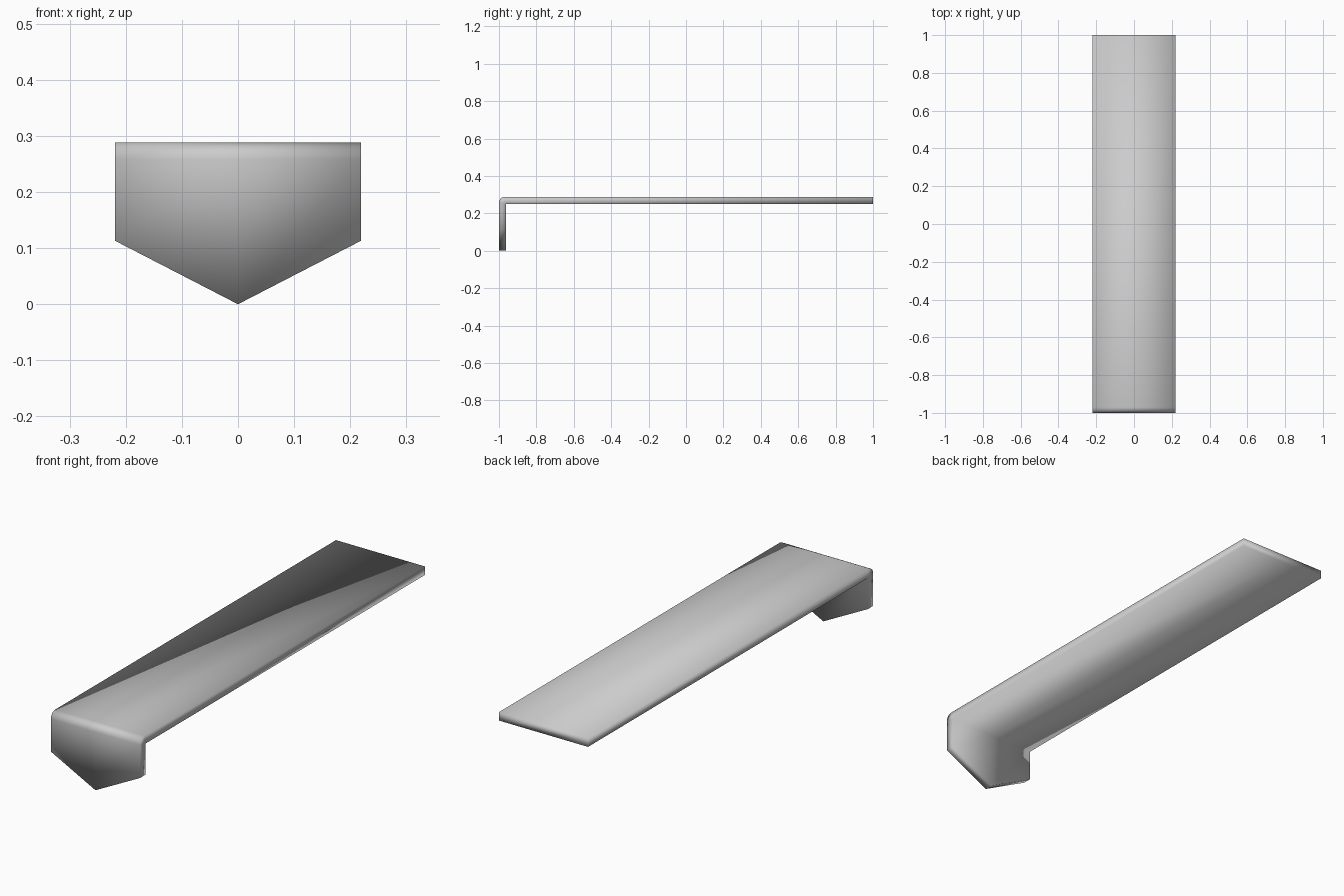
import bpy, bmesh, math

if "Cube" in bpy.data.objects:
    bpy.data.objects.remove(bpy.data.objects["Cube"])

HALF_W, TOP, THICK, R = 0.219, 0.288, 0.037, 0.03
TIP_Z, SHOULDER_Z = 0.0, 0.113

mat = bpy.data.materials.new("plain grey")
mat.diffuse_color = (0.6, 0.6, 0.6, 1)
mat.use_nodes = True
mat.node_tree.nodes["Principled BSDF"].inputs["Base Color"].default_value = mat.diffuse_color


def profile(drop_z):
    """Side outline (y, z) of the flat run and its hanging front flap."""
    pts = [(-1 + THICK, drop_z), (-1, drop_z)]
    # rounded outer bend
    for i in range(6):
        a = math.pi - i * math.pi / 10
        pts.append((-1 + R + R * math.cos(a), TOP - R + R * math.sin(a)))
    pts += [(1, TOP), (1, TOP - THICK), (-1 + THICK, TOP - THICK)]
    return pts


# Cloth: outline swept over the width, flap pointed in the middle
bm = bmesh.new()
rows = []
for x, drop in ((-HALF_W, SHOULDER_Z), (0, TIP_Z), (HALF_W, SHOULDER_Z)):
    rows.append([bm.verts.new((x, y, z)) for y, z in profile(drop)])
n = len(rows[0])
for a, b in zip(rows, rows[1:]):
    for i in range(n):
        j = (i + 1) % n
        bm.faces.new((a[i], a[j], b[j], b[i]))

# Side edges: flap strip, bend fan and long strip
for row in (rows[0], rows[-1]):
    inner = row[n - 1]
    bm.faces.new((row[0], row[1], row[2], inner))
    for i in range(2, 7):
        bm.faces.new((row[i], row[i + 1], inner))
    bm.faces.new((row[7], row[8], row[9], inner))
bmesh.ops.recalc_face_normals(bm, faces=bm.faces)

mesh = bpy.data.meshes.new("table_runner")
bm.to_mesh(mesh)
bm.free()
mesh.materials.append(mat)
for p in mesh.polygons:
    p.use_smooth = True
runner = bpy.data.objects.new("table_runner", mesh)
bpy.context.collection.objects.link(runner)
